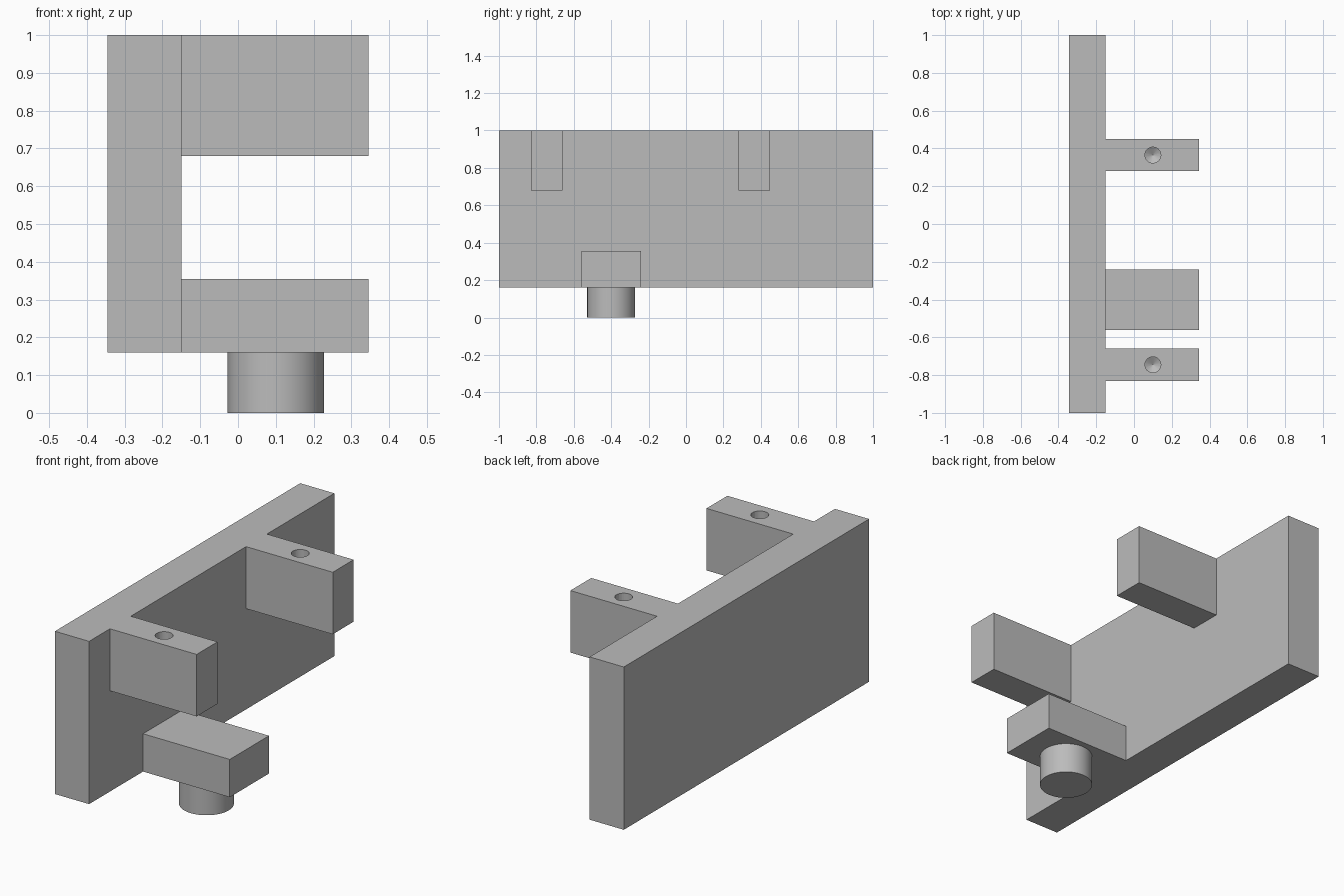
import bpy
import bmesh
from mathutils import Matrix, Vector

if "Cube" in bpy.data.objects:
    bpy.data.objects.remove(bpy.data.objects["Cube"], do_unlink=True)

grey = bpy.data.materials.new("plain grey")
grey.use_nodes = True
grey.diffuse_color = (0.5, 0.5, 0.5, 1)
grey.node_tree.nodes["Principled BSDF"].inputs["Base Color"].default_value = grey.diffuse_color

PLATE_LEFT, PLATE_RIGHT, ARM_END = -0.345, -0.15, 0.345
BASE, TOP = 0.16, 1.0
HOLE_X, HOLE_R, HOLE_DEPTH = 0.1, 0.042, 0.2


def finish(name, bm):
    bmesh.ops.recalc_face_normals(bm, faces=bm.faces)
    mesh = bpy.data.meshes.new(name)
    bm.to_mesh(mesh)
    bm.free()
    mesh.materials.append(grey)
    ob = bpy.data.objects.new(name, mesh)
    bpy.context.collection.objects.link(ob)
    return ob


def box(name, low, high):
    low, high = Vector(low), Vector(high)
    bm = bmesh.new()
    place = Matrix.Translation((low + high) / 2) @ Matrix.Diagonal((*(high - low), 1))
    bmesh.ops.create_cube(bm, size=1, matrix=place)
    return finish(name, bm)


def lathe(name, profile, x, y, sides):
    """Spin a radius and height profile about a vertical axis."""
    bm = bmesh.new()
    verts = [bm.verts.new((x + r, y, z)) for r, z in profile]
    edges = [bm.edges.new(pair) for pair in zip(verts, verts[1:])]
    bmesh.ops.spin(bm, geom=verts + edges, cent=(x, y, 0), axis=(0, 0, 1),
                   angle=6.283185, steps=sides)
    bmesh.ops.remove_doubles(bm, verts=bm.verts, dist=0.0005)
    return finish(name, bm)


def smooth(ob):
    bpy.ops.object.select_all(action='DESELECT')
    ob.select_set(True)
    bpy.context.view_layer.objects.active = ob
    bpy.ops.object.shade_smooth_by_angle(angle=0.5)


# Upright back plate
box("back_plate", (PLATE_LEFT, -1, BASE), (PLATE_RIGHT, 1, TOP))

# Two upper arms, each with a drilled blind hole
for name, y0, y1 in (("front_arm", -0.83, -0.66), ("rear_arm", 0.28, 0.45)):
    arm = box(name, (PLATE_RIGHT, y0, 0.68), (ARM_END, y1, TOP))
    floor = TOP - HOLE_DEPTH
    drill = lathe(name + "_drill",
                  [(0, TOP + 0.05), (HOLE_R, TOP + 0.05), (HOLE_R, floor), (0, floor - 0.025)],
                  HOLE_X, (y0 + y1) / 2, 32)
    drill.hide_render = True
    cut = arm.modifiers.new("drilled_hole", 'BOOLEAN')
    cut.operation, cut.solver, cut.object = 'DIFFERENCE', 'EXACT', drill
    smooth(arm)
    bpy.ops.object.modifier_apply(modifier=cut.name)
    bpy.data.objects.remove(drill, do_unlink=True)
    smooth(arm)

# Lower bracket with a round peg below it
box("lower_bracket", (PLATE_RIGHT, -0.56, BASE), (ARM_END, -0.24, 0.355))
peg = lathe("round_peg", [(0, 0), (0.128, 0), (0.128, BASE), (0, BASE)], HOLE_X, -0.4, 64)
smooth(peg)
